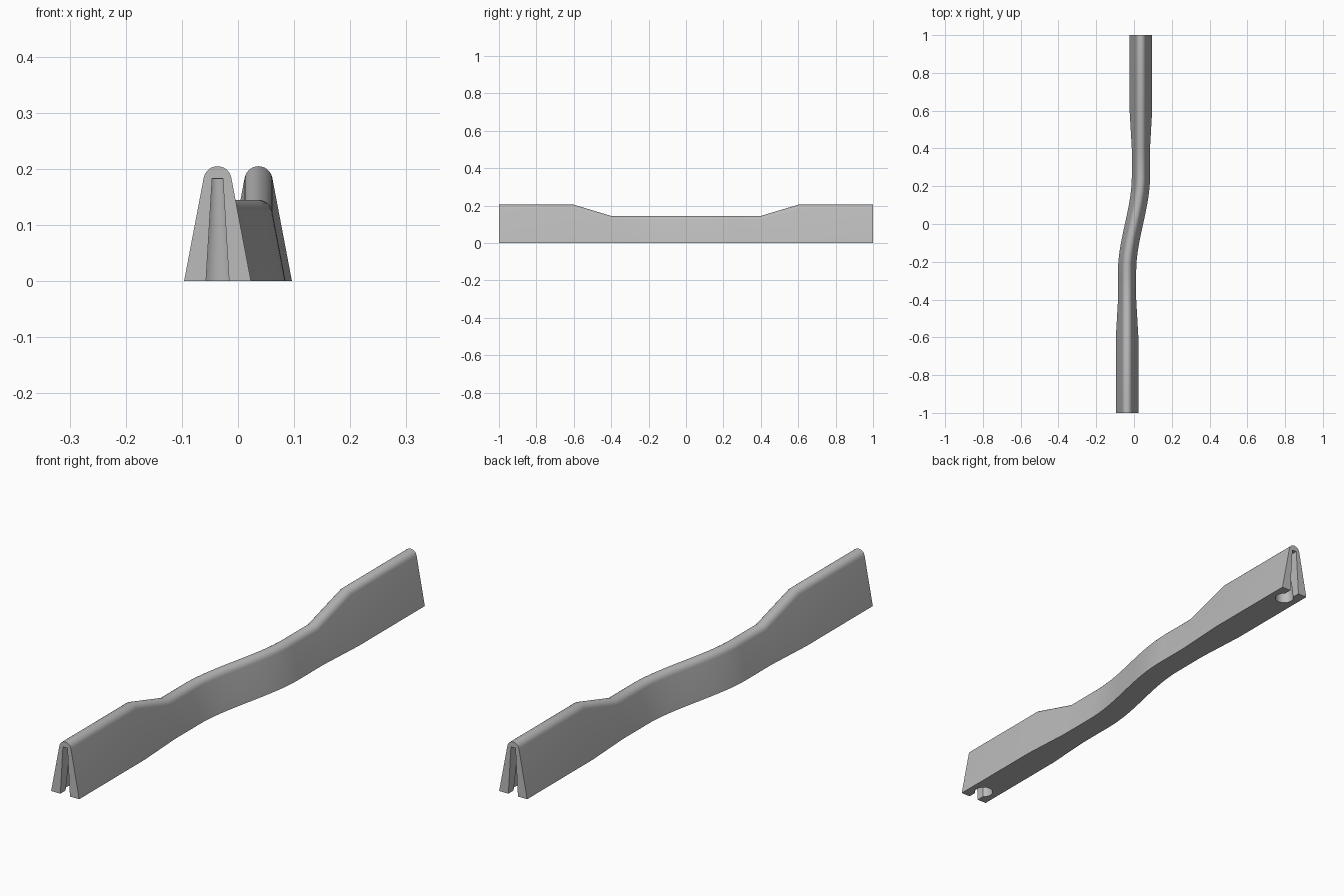
import bpy, bmesh, math
from mathutils import Matrix

cube = bpy.data.objects.get("Cube")
if cube:
    bpy.data.objects.remove(cube)

OFFSET = 0.0365     # sideways shift of each end
HEIGHT, DIP = 0.205, 0.06
RADIUS = 0.025      # rounded crest
SLOPE = 0.19        # side batter, run per rise

concrete = bpy.data.materials.new("concrete grey")
concrete.use_nodes = True
grey = (0.5, 0.5, 0.5, 1)
concrete.diffuse_color = grey
concrete.node_tree.nodes["Principled BSDF"].inputs["Base Color"].default_value = grey


def add_object(name, bm):
    bmesh.ops.recalc_face_normals(bm, faces=bm.faces)
    mesh = bpy.data.meshes.new(name)
    bm.to_mesh(mesh)
    bm.free()
    mesh.materials.append(concrete)
    obj = bpy.data.objects.new(name, mesh)
    bpy.context.collection.objects.link(obj)
    return obj


def loft(name, sections):
    """Skin matching closed sections and cap both ends."""
    bm = bmesh.new()
    rings = [[bm.verts.new(p) for p in s] for s in sections]
    n = len(rings[0])
    for a, b in zip(rings, rings[1:]):
        for i in range(n):
            j = (i + 1) % n
            bm.faces.new((a[i], a[j], b[j], b[i]))
    bm.faces.new(rings[0])
    bm.faces.new(rings[-1])
    return add_object(name, bm)


def centre_x(y):
    t = min(max((y + 0.25) / 0.5, 0), 1)
    return OFFSET * (2 * t * t * (3 - 2 * t) - 1)


def wall_section(y):
    # Battered sides meeting a round crest, lowered along the middle
    low = min(max((0.6 - abs(y)) / 0.2, 0), 1)
    top = HEIGHT - DIP * low
    cz, cx = top - RADIUS, centre_x(y)
    tilt = math.atan(SLOPE)
    arc = [tilt + (math.pi - 2 * tilt) * i / 12 for i in range(13)]
    pts = [(cx + RADIUS * math.cos(a), y, cz + RADIUS * math.sin(a)) for a in arc]
    half = RADIUS * math.cos(tilt) + SLOPE * pts[0][2]
    return [(cx + half, y, 0)] + pts + [(cx - half, y, 0)]


# Barrier body
stations = [-1, -0.6, -0.4] + [-0.25 + 0.5 * i / 24 for i in range(25)] + [0.4, 0.6, 1]
wall = loft("barrier_wall", [wall_section(y) for y in stations])

# Keyhole connector at each end: tapered slot opening into a tapered socket
cutters = []
for side, label in ((-1, "front"), (1, "back")):
    cx = side * OFFSET
    slot = loft(label + "_slot_cutter", [
        [(cx - 0.0217, y, -0.02), (cx + 0.0217, y, -0.02),
         (cx + 0.0095, y, 0.183), (cx - 0.0095, y, 0.183)]
        for y in (side * 1.05, side * 0.94)])
    bm = bmesh.new()
    bmesh.ops.create_cone(bm, cap_ends=True, segments=32, radius1=0.037, radius2=0.015,
                          depth=0.202, matrix=Matrix.Translation((cx, side * 0.94, 0.081)))
    cutters += [slot, add_object(label + "_socket_cutter", bm)]

bpy.context.view_layer.objects.active = wall
for cutter in cutters:
    cutter.hide_render = True
    mod = wall.modifiers.new("cut", 'BOOLEAN')
    mod.operation, mod.solver, mod.object = 'DIFFERENCE', 'EXACT', cutter
    bpy.ops.object.modifier_apply(modifier=mod.name)
for cutter in cutters:
    bpy.data.objects.remove(cutter)

bpy.ops.object.select_all(action='DESELECT')
wall.select_set(True)
bpy.ops.object.shade_smooth_by_angle(angle=math.radians(30))
